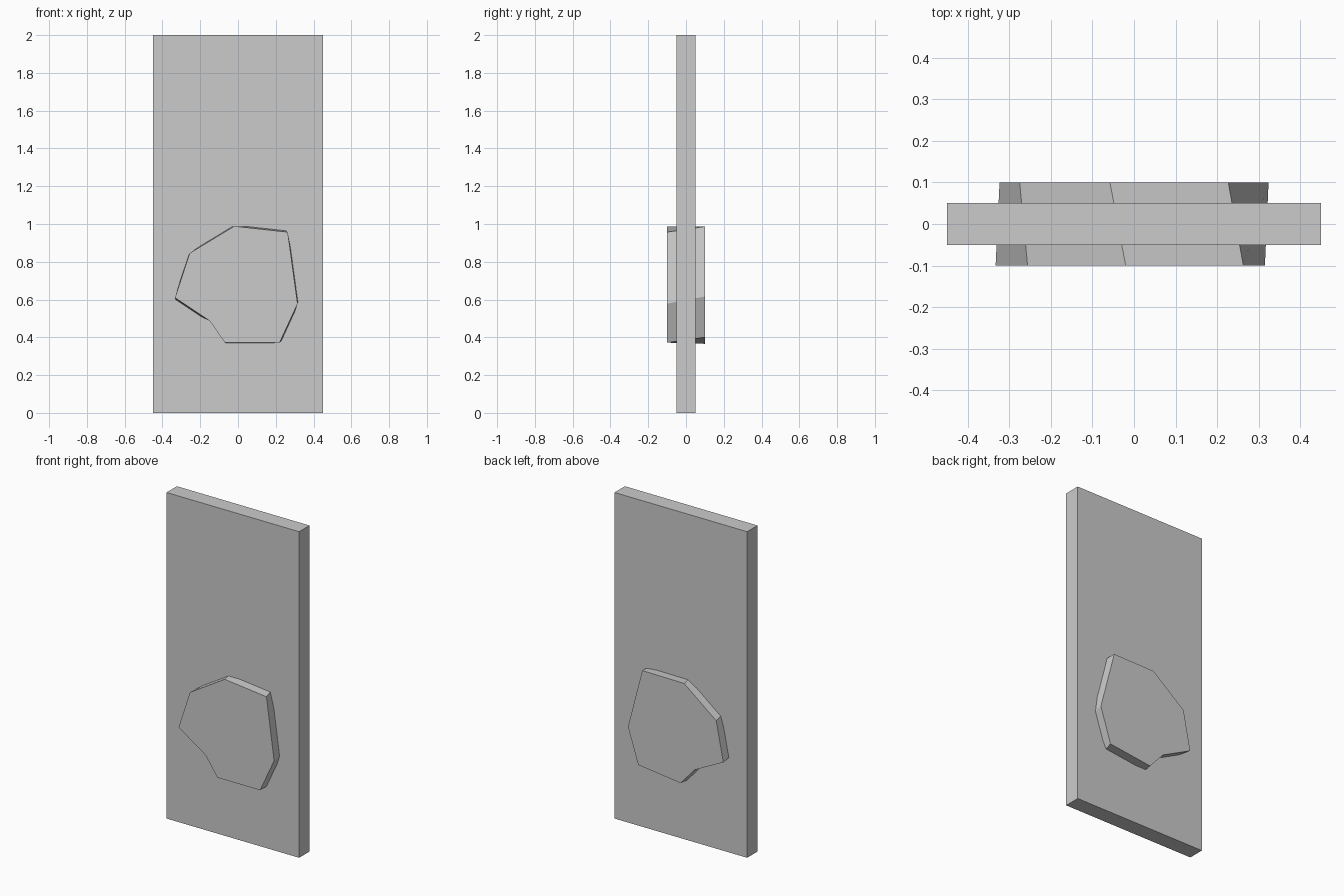
import bpy, bmesh
from math import cos, sin

if "Cube" in bpy.data.objects:
    bpy.data.objects.remove(bpy.data.objects["Cube"])


def make_object(name, bm):
    bmesh.ops.recalc_face_normals(bm, faces=bm.faces)
    mesh = bpy.data.meshes.new(name)
    bm.to_mesh(mesh)
    bm.free()
    obj = bpy.data.objects.new(name, mesh)
    bpy.context.collection.objects.link(obj)
    return obj


# Tall flat slab
bm = bmesh.new()
bmesh.ops.create_cube(bm, size=1)
for v in bm.verts:
    v.co = (v.co.x * 0.9, v.co.y * 0.1, v.co.z * 2 + 1)
make_object("slab", bm)

# Irregular stone running through the slab, slightly twisted from front to back
PROFILE = [(-0.333, 0.61), (-0.256, 0.845), (-0.02, 0.988), (0.263, 0.957),
           (0.315, 0.578), (0.22, 0.372), (-0.07, 0.372), (-0.15, 0.488)]
CX, CZ, TWIST = 0.0, 0.67, 0.12


def ring(bm, y, angle):
    c, s = cos(angle), sin(angle)
    return [bm.verts.new((CX + (x - CX) * c - (z - CZ) * s, y,
                          CZ + (x - CX) * s + (z - CZ) * c)) for x, z in PROFILE]


bm = bmesh.new()
front, back = ring(bm, -0.1, 0), ring(bm, 0.1, TWIST)
bm.faces.new(front)
bm.faces.new(back)
n = len(PROFILE)
for i in range(n):
    j = (i + 1) % n
    bm.faces.new((front[i], front[j], back[j], back[i]))
make_object("embedded_stone", bm)
